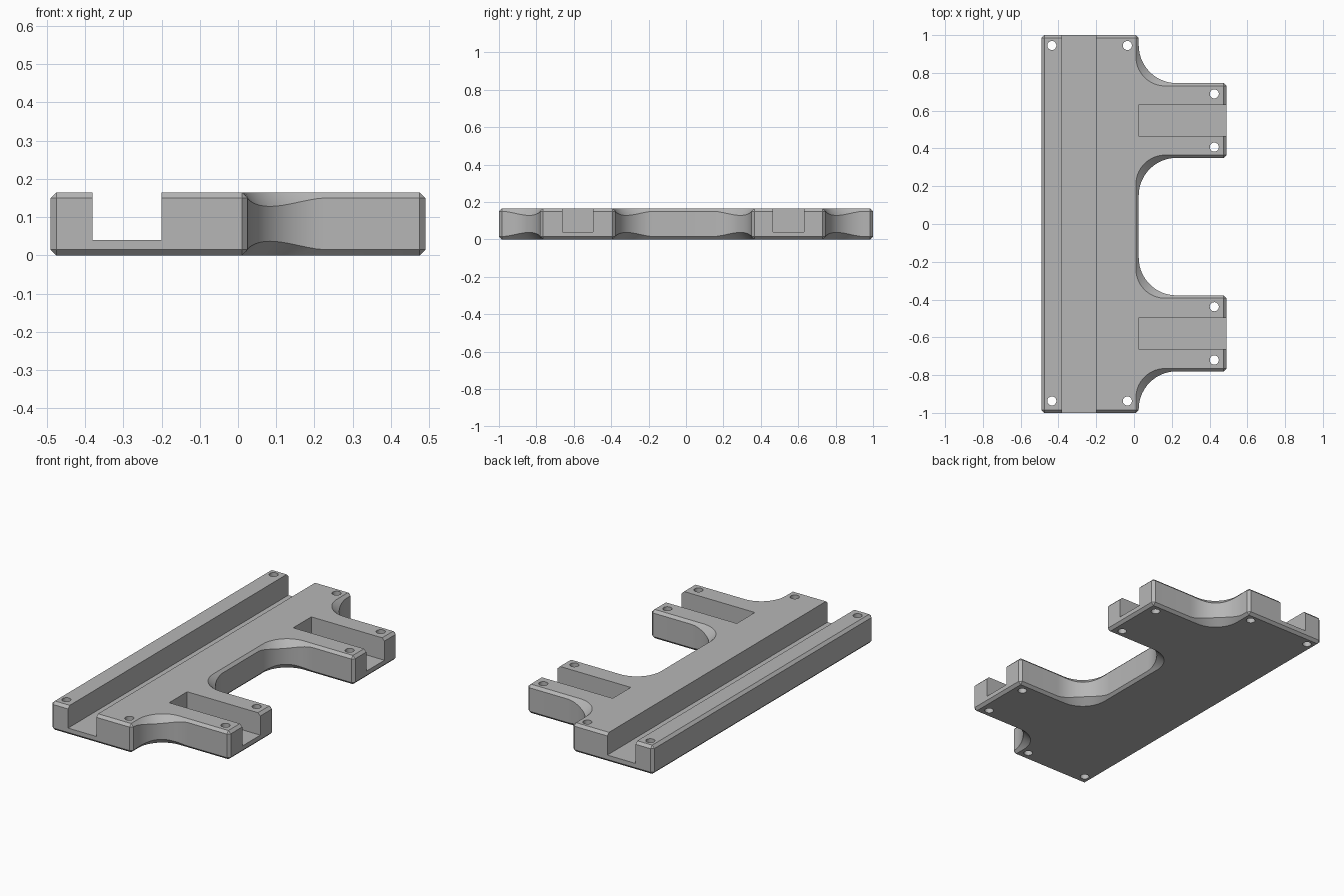
import bpy, bmesh, math
from mathutils import Vector, Matrix

if "Cube" in bpy.data.objects:
    bpy.data.objects.remove(bpy.data.objects["Cube"])

HEIGHT, FLOOR, CHAMFER = 0.165, 0.04, 0.015
WALL_R, CAP_R, STEPS = 0.2, 0.155, 14
LEFT, RIGHT, SPINE = -0.49, 0.49, 0.025
ARMS = [(-0.78, -0.378), (0.35, 0.746)]

grey = bpy.data.materials.new("plain grey")
grey.use_nodes = True
colour = (0.47, 0.47, 0.47, 1)
grey.diffuse_color = colour
grey.node_tree.nodes["Principled BSDF"].inputs["Base Color"].default_value = colour


def make_object(name, bm):
    mesh = bpy.data.meshes.new(name)
    bm.to_mesh(mesh)
    bm.free()
    obj = bpy.data.objects.new(name, mesh)
    bpy.context.collection.objects.link(obj)
    mesh.materials.append(grey)
    return obj


# Counter-clockwise plan: a long spine with two arms
plan = [(LEFT, -1), (SPINE, -1)]
for low, high in ARMS:
    plan += [(SPINE, low), (RIGHT, low), (RIGHT, high), (SPINE, high)]
plan += [(SPINE, 1), (LEFT, 1)]
plan = [Vector(p) for p in plan]

# Each entry pairs a wall point, a flat-face point and the chamfer depth there
outline = []
for i, p in enumerate(plan):
    d_in = (p - plan[i - 1]).normalized()
    d_out = (plan[(i + 1) % len(plan)] - p).normalized()
    turn = d_in.cross(d_out)
    if turn > 0:
        cap = p + (d_out - d_in) * CHAMFER
        outline += [(p - d_in * CHAMFER, cap, CHAMFER), (p + d_out * CHAMFER, cap, CHAMFER)]
    else:
        cap_corner = p + (d_in - d_out) * CHAMFER
        for k in range(STEPS + 1):
            t = k / STEPS * math.pi / 2
            arc = d_in * (math.sin(t) - 1) + d_out * (1 - math.cos(t))
            depth = CHAMFER + 0.022 * math.sin(2 * t) ** 1.5 if 0 < k < STEPS else CHAMFER
            outline.append((p + arc * WALL_R, cap_corner + arc * CAP_R, depth))

# Chamfered body lofted through four rings
bm = bmesh.new()
rings = [
    [bm.verts.new((*cap, 0)) for wall, cap, d in outline],
    [bm.verts.new((*wall, d)) for wall, cap, d in outline],
    [bm.verts.new((*wall, HEIGHT - d)) for wall, cap, d in outline],
    [bm.verts.new((*cap, HEIGHT)) for wall, cap, d in outline],
]
n = len(outline)
for a, b in zip(rings, rings[1:]):
    for i in range(n):
        j = (i + 1) % n
        bm.faces.new((a[i], a[j], b[j], b[i]))
bm.faces.new(rings[0][::-1])
bm.faces.new(rings[3])
bmesh.ops.remove_doubles(bm, verts=bm.verts, dist=0.0001)
bmesh.ops.recalc_face_normals(bm, faces=bm.faces)
body = make_object("mounting_plate", bm)

# Cutter: long channel, arm slots and screw holes
bm = bmesh.new()


def add_box(x0, x1, y0, y1):
    size = Matrix.Diagonal((x1 - x0, y1 - y0, HEIGHT, 1))
    centre = Vector(((x0 + x1) / 2, (y0 + y1) / 2, FLOOR + HEIGHT / 2))
    bmesh.ops.create_cube(bm, size=1, matrix=Matrix.Translation(centre) @ size)


add_box(-0.38, -0.2, -1.2, 1.2)
holes = [(x, y) for x in (-0.435, -0.035) for y in (-0.937, 0.945)]
for low, high in ARMS:
    middle = (low + high) / 2
    add_box(SPINE, 0.6, middle - 0.082, middle + 0.082)
    holes += [(0.425, middle - 0.141), (0.425, middle + 0.141)]
for x, y in holes:
    bmesh.ops.create_cone(bm, cap_ends=True, segments=32, radius1=0.024, radius2=0.024,
                          depth=1, matrix=Matrix.Translation((x, y, 0)))
cutter = make_object("slot_and_hole_cutter", bm)
cutter.hide_render = True

cut = body.modifiers.new("cuts", "BOOLEAN")
cut.operation, cut.solver, cut.object = "DIFFERENCE", "EXACT", cutter
bpy.ops.object.select_all(action="DESELECT")
body.select_set(True)
bpy.context.view_layer.objects.active = body
bpy.ops.object.modifier_apply(modifier=cut.name)
bpy.data.objects.remove(cutter)

# Smooth fillets and hole walls, crisp edges elsewhere
bpy.ops.object.shade_smooth_by_angle(angle=math.radians(25))
